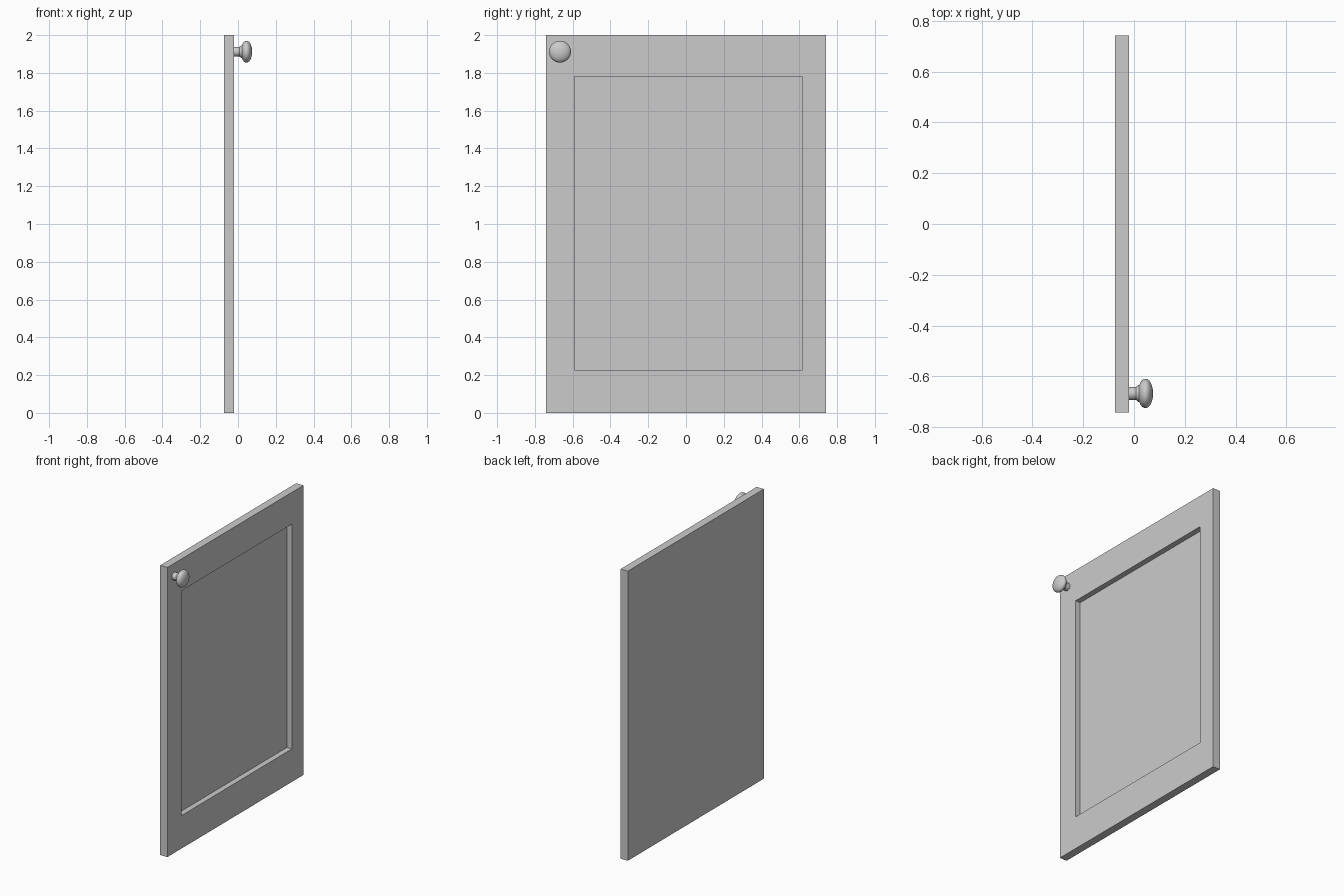
import bpy, bmesh, math
from mathutils import Matrix, Vector

cube = bpy.data.objects.get("Cube")
if cube:
    bpy.data.objects.remove(cube, do_unlink=True)

grey = bpy.data.materials.new("light_grey")
grey.use_nodes = True
grey.diffuse_color = (0.6, 0.6, 0.6, 1)
grey.node_tree.nodes["Principled BSDF"].inputs["Base Color"].default_value = (0.6, 0.6, 0.6, 1)


def finish(bm, name):
    bmesh.ops.recalc_face_normals(bm, faces=bm.faces)
    mesh = bpy.data.meshes.new(name)
    bm.to_mesh(mesh)
    bm.free()
    mesh.materials.append(grey)
    obj = bpy.data.objects.new(name, mesh)
    bpy.context.collection.objects.link(obj)
    return obj


# Door slab with a rectangular recess sunk into its +x face
back_x, face_x, half_width, height = -0.075, -0.02, 0.742, 2.0
recess_depth = 0.038
bm = bmesh.new()
bmesh.ops.create_cube(bm, size=1)
bmesh.ops.scale(bm, vec=(face_x - back_x, 2 * half_width, height), verts=bm.verts)
bmesh.ops.translate(bm, vec=((back_x + face_x) / 2, 0, height / 2), verts=bm.verts)
panel = max(bm.faces, key=lambda f: f.calc_center_median().x)
bmesh.ops.inset_region(bm, faces=[panel], thickness=0.15)
for v in panel.verts:
    v.co.y = 0.617 if v.co.y > 0 else -0.59
    v.co.z = 1.78 if v.co.z > 1 else 0.228
panel = bmesh.ops.extrude_discrete_faces(bm, faces=[panel])["faces"][0]
bmesh.ops.translate(bm, vec=(-recess_depth, 0, 0), verts=panel.verts)
finish(bm, "door_panel")

# Turned knob: stem flaring into a flattened round cap, (x, radius) profile
profile = [(face_x - 0.005, 0.026), (0.008, 0.026), (0.017, 0.033)]
cap_x, cap_half, cap_radius = 0.045, 0.03, 0.058
for i in range(13):
    a = math.radians(-55 + 145 * i / 12)
    profile.append((cap_x + cap_half * math.sin(a), cap_radius * math.cos(a)))
bm = bmesh.new()
verts = [bm.verts.new((x, 0, max(r, 0))) for x, r in profile]
edges = [bm.edges.new(pair) for pair in zip(verts, verts[1:])]
bmesh.ops.spin(bm, geom=verts + edges, cent=(0, 0, 0), axis=(1, 0, 0),
               angle=2 * math.pi, steps=32)
bmesh.ops.remove_doubles(bm, verts=bm.verts, dist=0.0001)
bmesh.ops.transform(bm, matrix=Matrix.Translation(Vector((0, -0.667, 1.912))), verts=bm.verts)
knob = finish(bm, "knob")
bpy.ops.object.select_all(action="DESELECT")
knob.select_set(True)
bpy.context.view_layer.objects.active = knob
bpy.ops.object.shade_smooth_by_angle(angle=math.radians(35))
